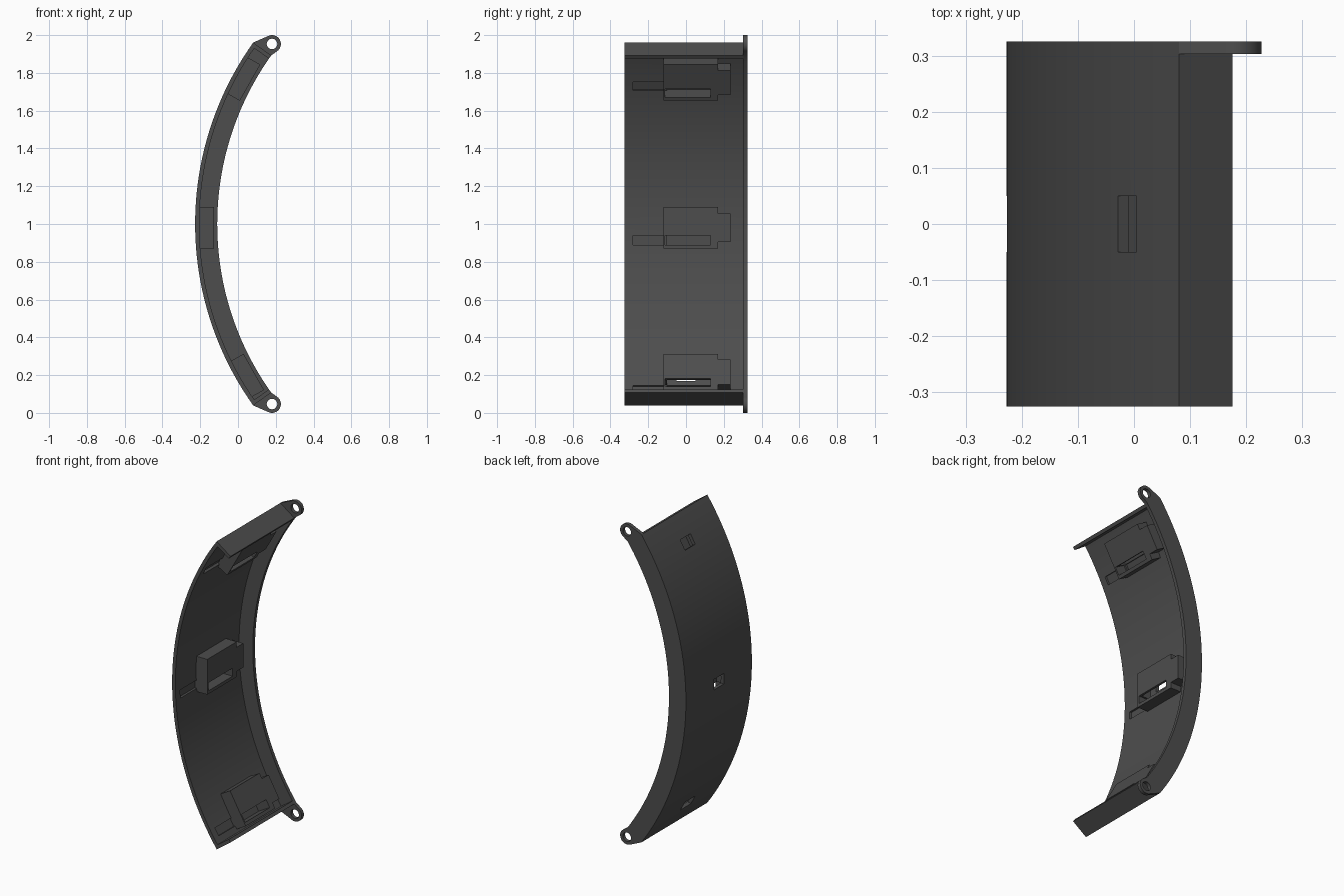
import bpy, bmesh
from math import sin, cos, radians
from mathutils import Matrix, Vector

if "Cube" in bpy.data.objects:
    bpy.data.objects.remove(bpy.data.objects["Cube"])

CX, CZ = 1.427, 1.0            # centre of the curve
R_OUT, R_IN, WALL = 1.654, 1.537, 0.022
END = radians(35.5)            # half angle of the arc
SEG = 48
EAR = (0.18, 1.953)
EAR_R, HOLE_R = 0.047, 0.028

mat = bpy.data.materials.new("dark_grey")
mat.diffuse_color = (0.075, 0.075, 0.075, 1)
mat.use_nodes = True
mat.node_tree.nodes["Principled BSDF"].inputs["Base Color"].default_value = mat.diffuse_color


def prism(name, pts, offset):
    """Extrude a closed 3D outline along an offset."""
    bm = bmesh.new()
    face = bm.faces.new([bm.verts.new(p) for p in pts])
    new = bmesh.ops.extrude_face_region(bm, geom=[face])["geom"]
    bmesh.ops.translate(bm, vec=Vector(offset),
                        verts=[v for v in new if isinstance(v, bmesh.types.BMVert)])
    bmesh.ops.recalc_face_normals(bm, faces=bm.faces[:])
    me = bpy.data.meshes.new(name)
    bm.to_mesh(me)
    bm.free()
    me.materials.append(mat)
    ob = bpy.data.objects.new(name, me)
    bpy.context.collection.objects.link(ob)
    return ob


def box(name, x0, x1, y0, y1, z0, z1):
    return prism(name, [(x0, y0, z0), (x0, y1, z0), (x0, y1, z1), (x0, y0, z1)],
                 (x1 - x0, 0, 0))


def cut(ob, cutter):
    cutter.hide_render = True
    mod = ob.modifiers.new("cut", 'BOOLEAN')
    mod.operation = 'DIFFERENCE'
    mod.solver = 'EXACT'
    mod.object = cutter
    bpy.context.view_layer.objects.active = ob
    bpy.ops.object.modifier_apply(modifier=mod.name)
    bpy.data.objects.remove(cutter)


def turned(ob, angle):
    """Swing a part around the curve centre."""
    c = Vector((CX, 0, CZ))
    ob.data.transform(Matrix.Translation(c) @ Matrix.Rotation(angle, 4, 'Y')
                      @ Matrix.Translation(-c))
    return ob


def arc(r, a0, a1):
    return [(CX - r * cos(a), CZ + r * sin(a))
            for a in (a0 + (a1 - a0) * i / SEG for i in range(SEG + 1))]


def circle(c, r, d0, d1, n):
    return [(c[0] + r * cos(radians(d0 + (d1 - d0) * i / n)),
             c[1] + r * sin(radians(d0 + (d1 - d0) * i / n))) for i in range(n + 1)]


def at_y(pts, y):
    return [(x, y, z) for x, z in pts]


# curved outer wall with its two end walls (C-shaped profile)
inner_end = END - WALL / R_OUT
profile = (arc(R_OUT, -END, END) + [arc(R_IN, END, END + 1)[0]]
           + [arc(R_IN, inner_end, 0)[0]]
           + arc(R_OUT - WALL, inner_end, -inner_end)
           + [arc(R_IN, -inner_end, 0)[0], arc(R_IN, -END, 0)[0]])
shell = prism("curved_shell", at_y(profile, -0.325), (0, 0.635, 0))

# back flange with a rounded ear at each end
ear_top = circle(EAR, EAR_R, 115, -52, 20)
ear_low = [(x, 2 - z) for x, z in reversed(ear_top)]
outline = arc(R_OUT, -END, END) + ear_top + arc(R_IN, END, -END) + ear_low
flange = prism("back_flange", at_y(outline, 0.303), (0, 0.022, 0))
for z in (EAR[1], 2 - EAR[1]):
    ring = circle((EAR[0], z), HOLE_R, 0, 360, 24)[:-1]
    cut(flange, prism("ear_hole", at_y(ring, 0.2), (0, 0.2, 0)))

# three hollow holders with tongue, channel slot, groove and window
holder_outline = [(-0.12, 0.87), (0.17, 0.87), (0.17, 0.905), (0.235, 0.905),
                  (0.235, 1.055), (0.17, 1.055), (0.17, 1.09), (-0.12, 1.09)]
for name, deg in (("lower", -29.5), ("middle", 0), ("upper", 29.5)):
    a = radians(deg)
    holder = prism(name + "_holder", [(-0.128, y, z) for y, z in holder_outline],
                   (-0.084, 0, 0))
    cut(holder, box("cavity", -0.24, -0.142, -0.1, 0.13, 0.89, 1.06))
    cut(holder, box("slot", -0.2, -0.1, -0.11, 0.13, 0.8901, 0.94))
    turned(holder, a)
    cut(shell, turned(box("window", -0.26, -0.18, -0.05, 0.05, 0.967, 1.033), a))
    cut(shell, turned(box("groove", -0.216, -0.19, -0.28, 0.13, 0.89, 0.94), a))

# smooth curve, sharp edges
bpy.ops.object.select_all(action='DESELECT')
for ob in (shell, flange):
    ob.select_set(True)
bpy.context.view_layer.objects.active = shell
bpy.ops.object.shade_smooth_by_angle(angle=radians(25))
